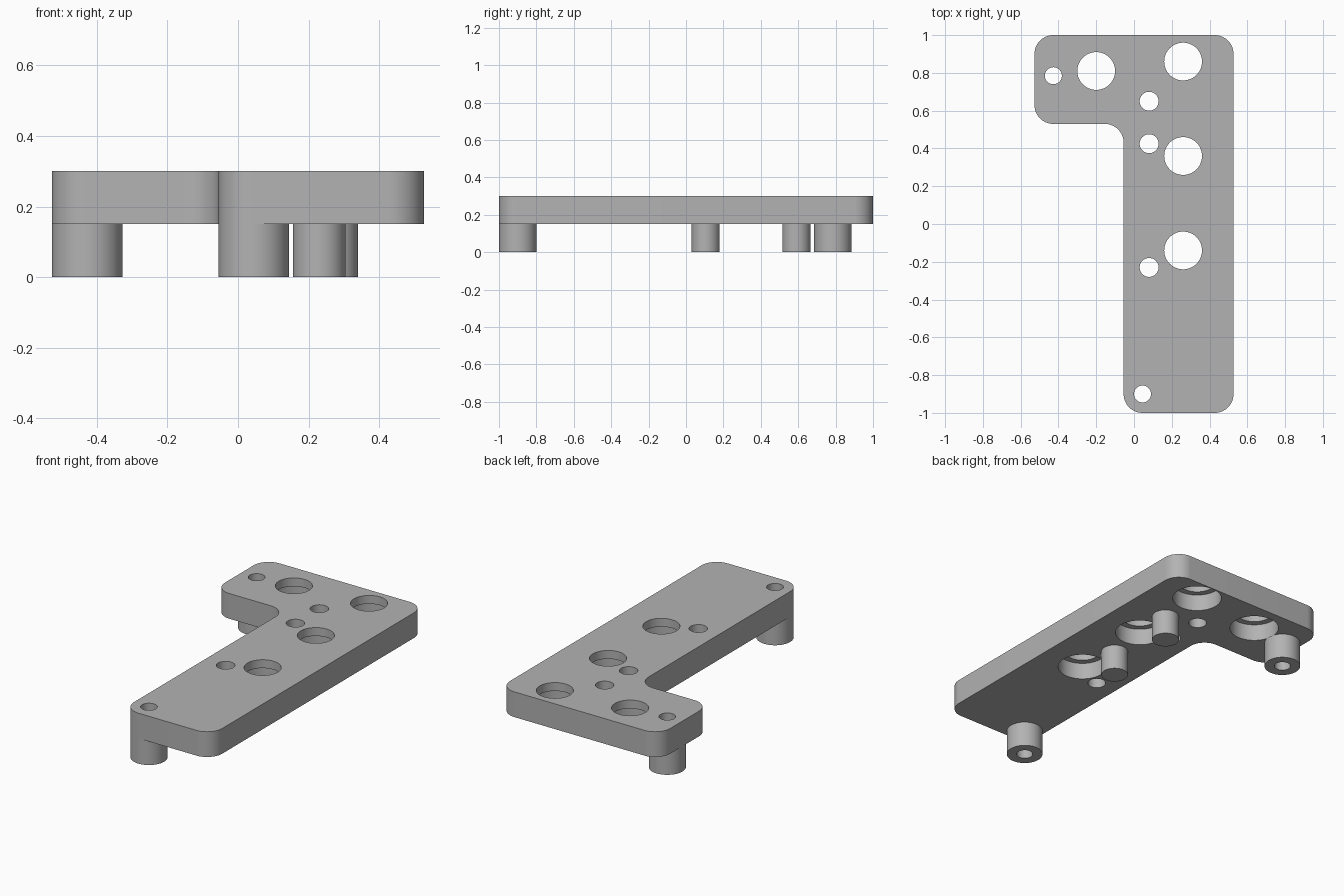
import bpy, bmesh
from math import sin, cos, pi
from mathutils import Vector

cube = bpy.data.objects.get("Cube")
if cube:
    bpy.data.objects.remove(cube, do_unlink=True)

BOTTOM, LEDGE, TOP = 0.15, 0.25, 0.30
CORNER = 0.1
SEGS = 64

grey = bpy.data.materials.new("plain grey")
grey.use_nodes = True
colour = (0.45, 0.45, 0.45, 1)
grey.diffuse_color = colour
grey.node_tree.nodes["Principled BSDF"].inputs["Base Color"].default_value = colour


def make_object(name, bm):
    bmesh.ops.recalc_face_normals(bm, faces=bm.faces)
    mesh = bpy.data.meshes.new(name)
    bm.to_mesh(mesh)
    bm.free()
    mesh.materials.append(grey)
    obj = bpy.data.objects.new(name, mesh)
    bpy.context.collection.objects.link(obj)
    return obj


def activate(obj):
    bpy.ops.object.select_all(action='DESELECT')
    obj.select_set(True)
    bpy.context.view_layer.objects.active = obj


def smooth(obj):
    activate(obj)
    bpy.ops.object.shade_smooth_by_angle(angle=pi / 6)


def rounded(corners, radius):
    """Outline of right-angled corners, each replaced by an arc."""
    points = []
    steps = SEGS // 4
    for i, corner in enumerate(corners):
        p = Vector(corner)
        back = (Vector(corners[i - 1]) - p).normalized()
        ahead = (Vector(corners[(i + 1) % len(corners)]) - p).normalized()
        centre = p + radius * (back + ahead)
        for s in range(steps + 1):
            t = s / steps * pi / 2
            points.append(centre - radius * (ahead * cos(t) + back * sin(t)))
    return points


def prism(name, outline, z0, z1):
    bm = bmesh.new()
    face = bm.faces.new([bm.verts.new((p.x, p.y, z0)) for p in outline])
    new = bmesh.ops.extrude_face_region(bm, geom=[face], use_keep_orig=True)
    verts = [g for g in new["geom"] if isinstance(g, bmesh.types.BMVert)]
    bmesh.ops.translate(bm, verts=verts, vec=(0, 0, z1 - z0))
    return make_object(name, bm)


def circle(x, y, r):
    return [Vector((x + r * cos(2 * pi * i / SEGS), y + r * sin(2 * pi * i / SEGS)))
            for i in range(SEGS)]


def lathe(name, x, y, profile):
    """Spin a short (radius, height) profile about a vertical axis."""
    bm = bmesh.new()
    rings = [[bm.verts.new((p.x, p.y, z)) for p in circle(x, y, r)] for r, z in profile]
    for a, b in zip(rings, rings[1:]):
        for i in range(SEGS):
            j = (i + 1) % SEGS
            bm.faces.new((a[i], a[j], b[j], b[i]))
    if len(rings) == 2:
        bm.faces.new(rings[0])
    obj = make_object(name, bm)
    smooth(obj)
    return obj


# L-shaped plate with rounded corners
SIDE, INNER, ARM = 0.527, -0.055, 0.53
plate = prism("plate", rounded([(INNER, -1), (SIDE, -1), (SIDE, 1), (-SIDE, 1),
                                (-SIDE, ARM), (INNER, ARM)], CORNER), BOTTOM, TOP)

# Holes: wide ones are counterbored from underneath
tubes = {"front_tube_post": (0.045, -0.9), "side_tube_post": (-0.427, 0.785)}
wide_holes = [(0.26, 0.86), (0.26, 0.36), (0.26, -0.14), (-0.2, 0.81)]
small_holes = [(0.08, 0.65), (0.08, 0.425), (0.08, -0.23)]
cuts = [(x, y, 0.045, 0.0, 0.4) for x, y in tubes.values()]
cuts += [(x, y, 0.05, 0.0, 0.4) for x, y in small_holes]
cuts += [(x, y, 0.1, 0.0, 0.4) for x, y in wide_holes]
cuts += [(x, y, 0.136, 0.0, LEDGE) for x, y in wide_holes]
for x, y, r, z0, z1 in cuts:
    cutter = prism("hole_cutter", circle(x, y, r), z0, z1)
    cutter.hide_render = True
    mod = plate.modifiers.new("hole", 'BOOLEAN')
    mod.operation = 'DIFFERENCE'
    mod.solver = 'EXACT'
    mod.object = cutter
    activate(plate)
    bpy.ops.object.modifier_apply(modifier=mod.name)
    bpy.data.objects.remove(cutter, do_unlink=True)
smooth(plate)

# Hollow standing posts
for name, (x, y) in tubes.items():
    lathe(name, x, y, [(0.1, BOTTOM), (0.1, 0), (0.045, 0), (0.045, BOTTOM)])

# Solid posts between the wide holes
lathe("middle_solid_post", 0.23, 0.105, [(0.075, 0), (0.075, BOTTOM)])
lathe("back_solid_post", 0.265, 0.59, [(0.075, 0), (0.075, BOTTOM)])
